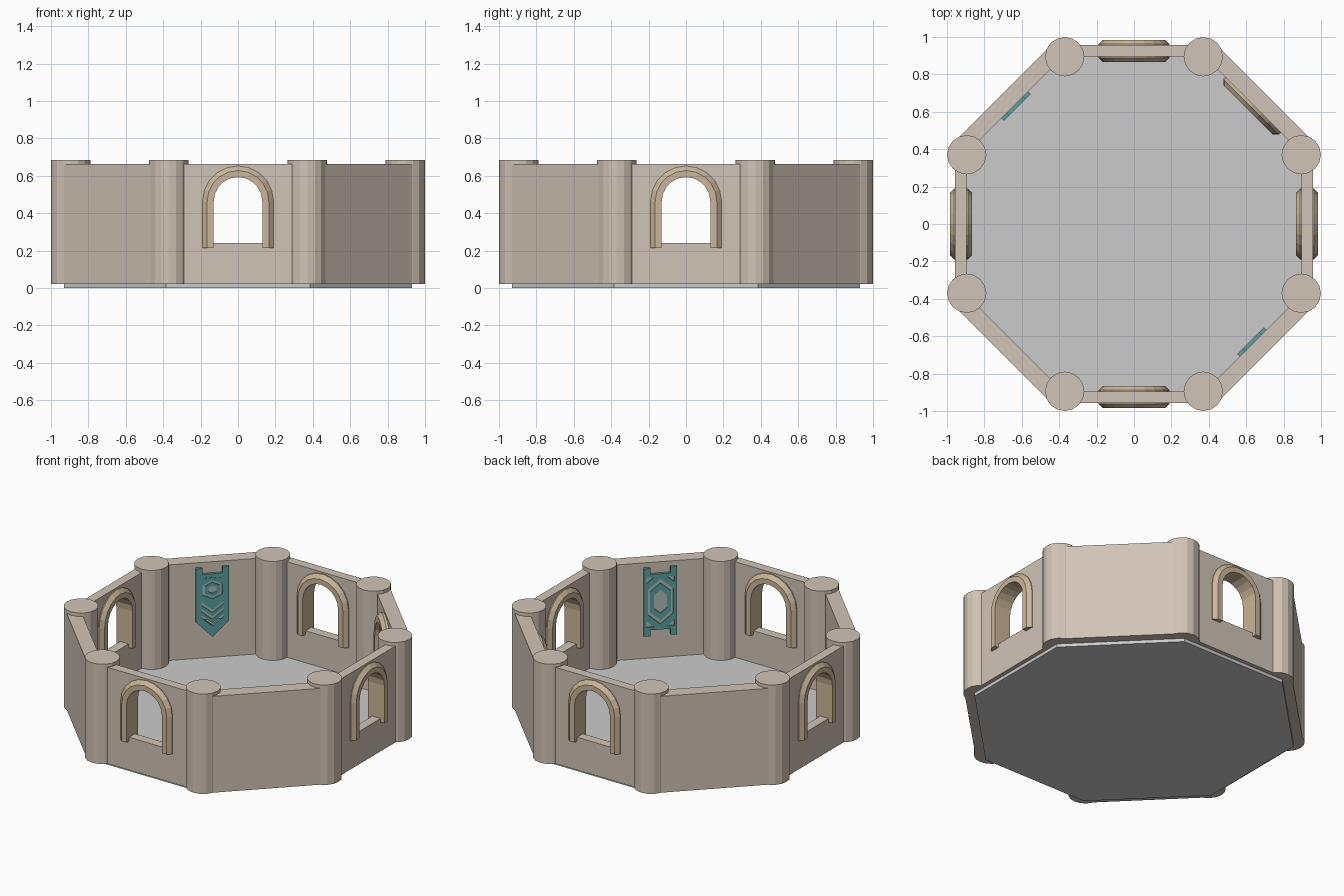
import bpy, bmesh
from math import sin, cos, pi, radians
from mathutils import Vector

if "Cube" in bpy.data.objects:
    bpy.data.objects.remove(bpy.data.objects["Cube"])


def material(name, rgb):
    m = bpy.data.materials.new(name)
    m.diffuse_color = (*rgb, 1)
    m.use_nodes = True
    m.node_tree.nodes["Principled BSDF"].inputs["Base Color"].default_value = m.diffuse_color
    return m


STONE = material("stone", (0.64, 0.55, 0.47))
TRIM = material("trim", (0.60, 0.47, 0.32))
WOOD = material("wood", (0.30, 0.20, 0.12))
TEAL = material("teal", (0.10, 0.36, 0.35))
PALE = material("pale", (0.45, 0.50, 0.50))


def finish(bm, name, mat):
    bmesh.ops.recalc_face_normals(bm, faces=bm.faces)
    me = bpy.data.meshes.new(name)
    bm.to_mesh(me)
    bm.free()
    ob = bpy.data.objects.new(name, me)
    bpy.context.collection.objects.link(ob)
    if mat:
        me.materials.append(mat)
    return ob


def on_wall(angle, u, d, z):
    """u runs along the wall, d is the distance out from the centre."""
    a = radians(angle)
    return Vector((d * cos(a) - u * sin(a), d * sin(a) + u * cos(a), z))


def panel(name, angle, loops, d0, d1, mat):
    """Extrude an outline (first loop) with holes (other loops) from d0 to d1."""
    bm = bmesh.new()
    edges = []
    for loop in loops:
        vs = [bm.verts.new(on_wall(angle, u, d0, z)) for u, z in loop]
        edges += [bm.edges.new((vs[i], vs[i - 1])) for i in range(len(vs))]
    bmesh.ops.triangle_fill(bm, edges=edges, use_beauty=True)
    ext = bmesh.ops.extrude_face_region(bm, geom=bm.faces[:], use_keep_orig=True)
    moved = [g for g in ext["geom"] if isinstance(g, bmesh.types.BMVert)]
    shift = on_wall(angle, 0, d1, 0) - on_wall(angle, 0, d0, 0)
    bmesh.ops.translate(bm, verts=moved, vec=shift)
    return finish(bm, name, mat)


def rect(u0, u1, z0, z1):
    return [(u0, z0), (u1, z0), (u1, z1), (u0, z1)]


def arch(r, z0, spring, n=10):
    curve = [(r * cos(pi * i / n), spring + r * sin(pi * i / n)) for i in range(n + 1)]
    return [(r, z0)] + curve + [(-r, z0)]


def arch_frame(name, angle, r, z0, spring, section):
    """Sweep a section of (offset, depth) points along an arch."""
    bm = bmesh.new()
    rings = []
    paths = [arch(r + o, z0, spring) for o, d in section]
    for i in range(len(paths[0])):
        rings.append([bm.verts.new(on_wall(angle, *p[i][:1], d, p[i][1]))
                      for p, (o, d) in zip(paths, section)])
    k = len(section)
    for a, b in zip(rings, rings[1:]):
        for j in range(k):
            bm.faces.new((a[j], a[j - 1], b[j - 1], b[j]))
    bm.faces.new(rings[0])
    bm.faces.new(rings[-1])
    return finish(bm, name, TRIM)


def prism(name, x, y, r, n, z0, z1, mat, turn=0.0):
    bm = bmesh.new()
    vs = [bm.verts.new((x + r * cos(turn + 2 * pi * i / n),
                        y + r * sin(turn + 2 * pi * i / n), z0)) for i in range(n)]
    f = bm.faces.new(vs)
    ext = bmesh.ops.extrude_face_region(bm, geom=[f], use_keep_orig=True)
    bmesh.ops.translate(bm, vec=(0, 0, z1 - z0),
                        verts=[g for g in ext["geom"] if isinstance(g, bmesh.types.BMVert)])
    return finish(bm, name, mat)


# Floor slab and corner pillars
prism("floor", 0, 0, 0.93 / cos(pi / 8), 8, 0, 0.027, None, pi / 8)
for i in range(8):
    a = pi / 8 + i * pi / 4
    prism("pillar_%d" % i, 0.968 * cos(a), 0.968 * sin(a), 0.105, 16, 0.022, 0.685, STONE)

# Straight walls with arched windows, plain diagonal walls
outline = rect(-0.37, 0.37, 0.022, 0.662)
window_section = [(0, 0.865), (0.035, 0.865), (0.06, 0.888), (0.06, 0.962),
                  (0.035, 0.985), (0, 0.985)]
for a in (0, 90, 180, 270):
    panel("window_wall_%d" % a, a, [outline, arch(0.15, 0.24, 0.463)], 0.895, 0.957, STONE)
    arch_frame("window_frame_%d" % a, a, 0.13, 0.215, 0.463, window_section)
    panel("plain_wall_%d" % a, a + 45, [outline], 0.90, 0.99, STONE)

# Blind door on the inside of one diagonal wall
arch_frame("door_frame", 45, 0.15, 0.027, 0.44,
           [(0, 0.91), (0, 0.862), (0.035, 0.862), (0.06, 0.885), (0.06, 0.91)])
panel("door", 45, [arch(0.155, 0.027, 0.44)], 0.888, 0.91, WOOD)


def hexagon(w, h, z, flat=0.55):
    return [(0, z + h), (w, z + h * flat), (w, z - h * flat),
            (0, z - h), (-w, z - h * flat), (-w, z + h * flat)]


def chevron(w, z, drop, t):
    return [(-w, z), (0, z - drop), (w, z), (w, z - t), (0, z - drop - t), (-w, z - t)]


def tabs(z, top):
    """Edge across the banner with a raised tab at each corner."""
    return [(-0.102, top), (-0.062, top), (-0.062, z), (0.062, z), (0.062, top), (0.102, top)]


# Pointed banner: pierced cloth over a pale backing
pointed = tabs(0.59, 0.63) + [(0.102, 0.275), (0, 0.17), (-0.102, 0.275)]
holes = [hexagon(0.06, 0.062, 0.485)]
holes += [chevron(0.068, z, 0.055, 0.02) for z in (0.405, 0.362, 0.319)]
holes += [rect(u - 0.007, u + 0.007, 0.562, 0.574) for u in (-0.045, -0.015, 0.015, 0.045)]
panel("pointed_banner", 135, [pointed] + holes, 0.882, 0.902, TEAL)
panel("pointed_banner_ring", 135, [hexagon(0.045, 0.046, 0.485), hexagon(0.025, 0.026, 0.485)],
      0.882, 0.902, TEAL)
panel("pointed_banner_backing", 135, [rect(-0.09, 0.09, 0.285, 0.58)], 0.89, 0.902, PALE)

# Rectangular banner with nested hexagons
square = tabs(0.59, 0.63) + tabs(0.22, 0.18)[::-1]
corners = []
for s in (-1, 1):
    for t in (-1, 1):
        corners.append([(s * 0.085, 0.405 + t * 0.165), (s * 0.04, 0.405 + t * 0.165),
                        (s * 0.085, 0.405 + t * 0.125)])
panel("square_banner", 315, [square, hexagon(0.078, 0.15, 0.405)] + corners, 0.882, 0.902, TEAL)
panel("square_banner_ring", 315, [hexagon(0.064, 0.122, 0.405), hexagon(0.04, 0.078, 0.405)],
      0.882, 0.902, TEAL)
panel("square_banner_backing", 315, [rect(-0.09, 0.09, 0.23, 0.58)], 0.89, 0.902, PALE)
